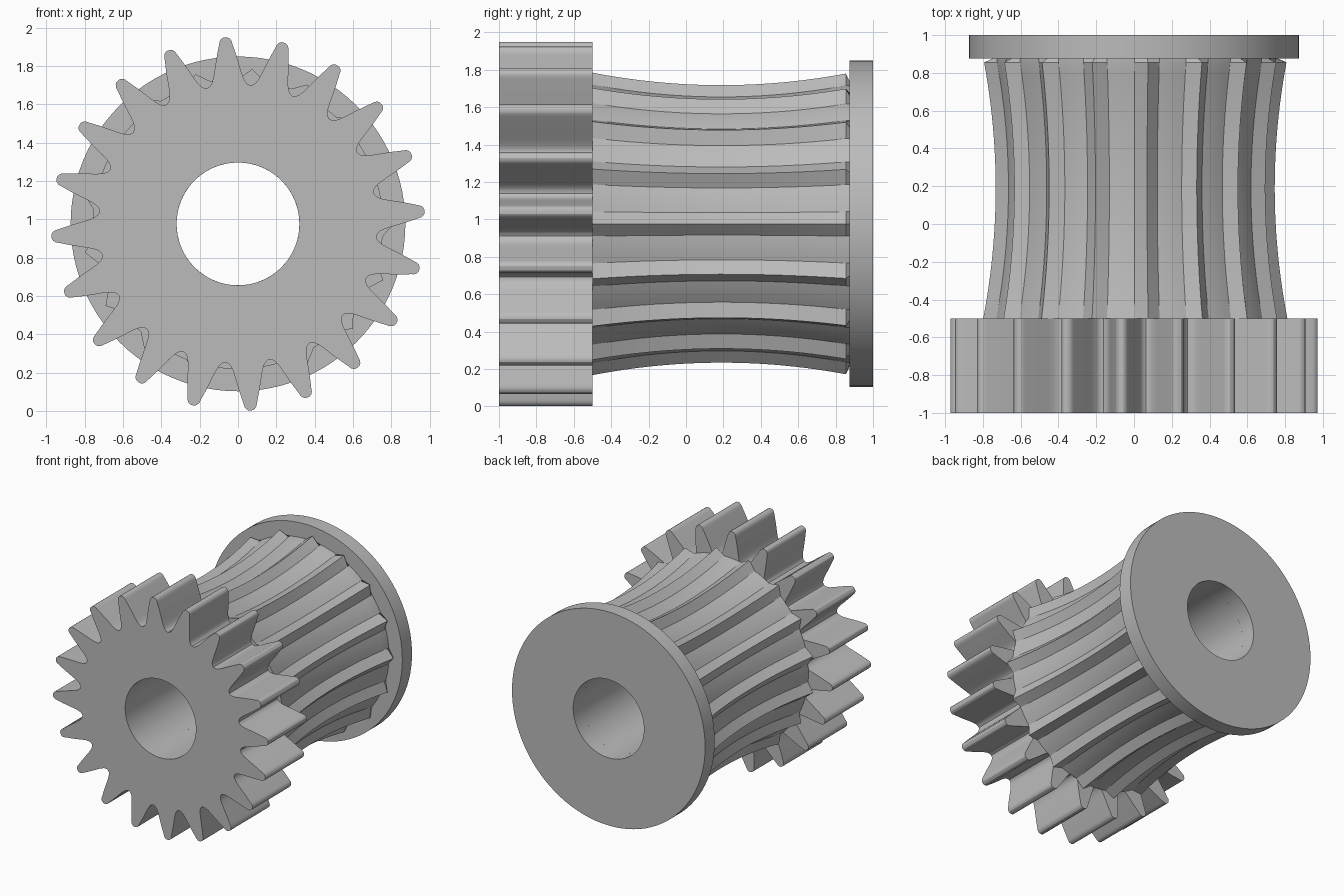
import bpy
import math
from math import cos, sin, atan2, hypot, radians, tau

if "Cube" in bpy.data.objects:
    bpy.data.objects.remove(bpy.data.objects["Cube"], do_unlink=True)

AXIS_Z = 0.976
BORE = 0.32

steel = bpy.data.materials.new("plain_grey")
steel.use_nodes = True
grey = (0.5, 0.5, 0.5, 1)
steel.diffuse_color = grey
steel.node_tree.nodes["Principled BSDF"].inputs["Base Color"].default_value = grey


def sleeve(name, sections):
    """Skin (y, [(radius, angle)]) sections along y and close them through the bore."""
    first, last = sections[0], sections[-1]
    bore = lambda s: (s[0], [(BORE, a) for _, a in s[1]])
    rings = [bore(first)] + sections + [bore(last)]
    n, m = len(first[1]), len(rings)
    verts = [(r * cos(a), y, AXIS_Z + r * sin(a)) for y, ring in rings for r, a in ring]
    faces = []
    for i in range(m):
        for j in range(n):
            k, i2 = (j + 1) % n, (i + 1) % m
            faces.append((i * n + j, i * n + k, i2 * n + k, i2 * n + j))
    mesh = bpy.data.meshes.new(name)
    mesh.from_pydata(verts, [], faces)
    mesh.materials.append(steel)
    obj = bpy.data.objects.new(name, mesh)
    bpy.context.collection.objects.link(obj)
    bpy.ops.object.select_all(action="DESELECT")
    obj.select_set(True)
    bpy.context.view_layer.objects.active = obj
    bpy.ops.object.mode_set(mode="EDIT")
    bpy.ops.mesh.select_all(action="SELECT")
    bpy.ops.mesh.normals_make_consistent(inside=False)
    bpy.ops.object.mode_set(mode="OBJECT")
    bpy.ops.object.shade_smooth_by_angle(angle=radians(25))
    return obj


def around(count, start, pitch_points):
    """Repeat one pitch of (radius, angle) points around the axis."""
    return [(r, start + k * tau / count + a) for k in range(count) for r, a in pitch_points]


# Spur gear: half of a rounded tooth as (half width, height), mirrored
GEAR_TEETH = 20
flank = [(0.012, 0.974), (0.023, 0.967), (0.031, 0.955), (0.035, 0.938), (0.048, 0.89),
         (0.060, 0.84), (0.071, 0.79), (0.079, 0.76), (0.088, 0.738), (0.099, 0.724)]
half = [(hypot(t, r), atan2(t, r)) for t, r in flank]
tooth = [(r, -a) for r, a in reversed(half)] + [(0.975, 0)] + half
tooth.append((0.725, tau / GEAR_TEETH / 2))
gear_ring = around(GEAR_TEETH, radians(3.9), tooth)
sleeve("spur_gear", [(-1, gear_ring), (-0.5, gear_ring)])

# Waisted barrel: V ridges standing on a round floor
RIDGES = 17
FOOT = radians(5)
pitch = tau / RIDGES


def barrel_ring(floor, crest):
    gap = pitch - 2 * FOOT
    land = [(floor, FOOT + gap * i / 4) for i in range(5)]
    return around(RIDGES, 0, [(crest, 0)] + land)


barrel = []
STEPS = 24
for i in range(STEPS + 1):
    y = -0.5 + 1.355 * i / STEPS
    swell = 0.065 * ((y - 0.19) / 0.68) ** 2
    barrel.append((y, barrel_ring(0.69 + swell, 0.745 + swell)))
# Ridge ends chamfered against the flange
barrel.append((0.875, barrel_ring(0.753, 0.765)))
sleeve("ridged_barrel", barrel)

# End flange
disc = around(96, 0, [(0.873, 0)])
sleeve("end_flange", [(0.875, disc), (1, disc)])
